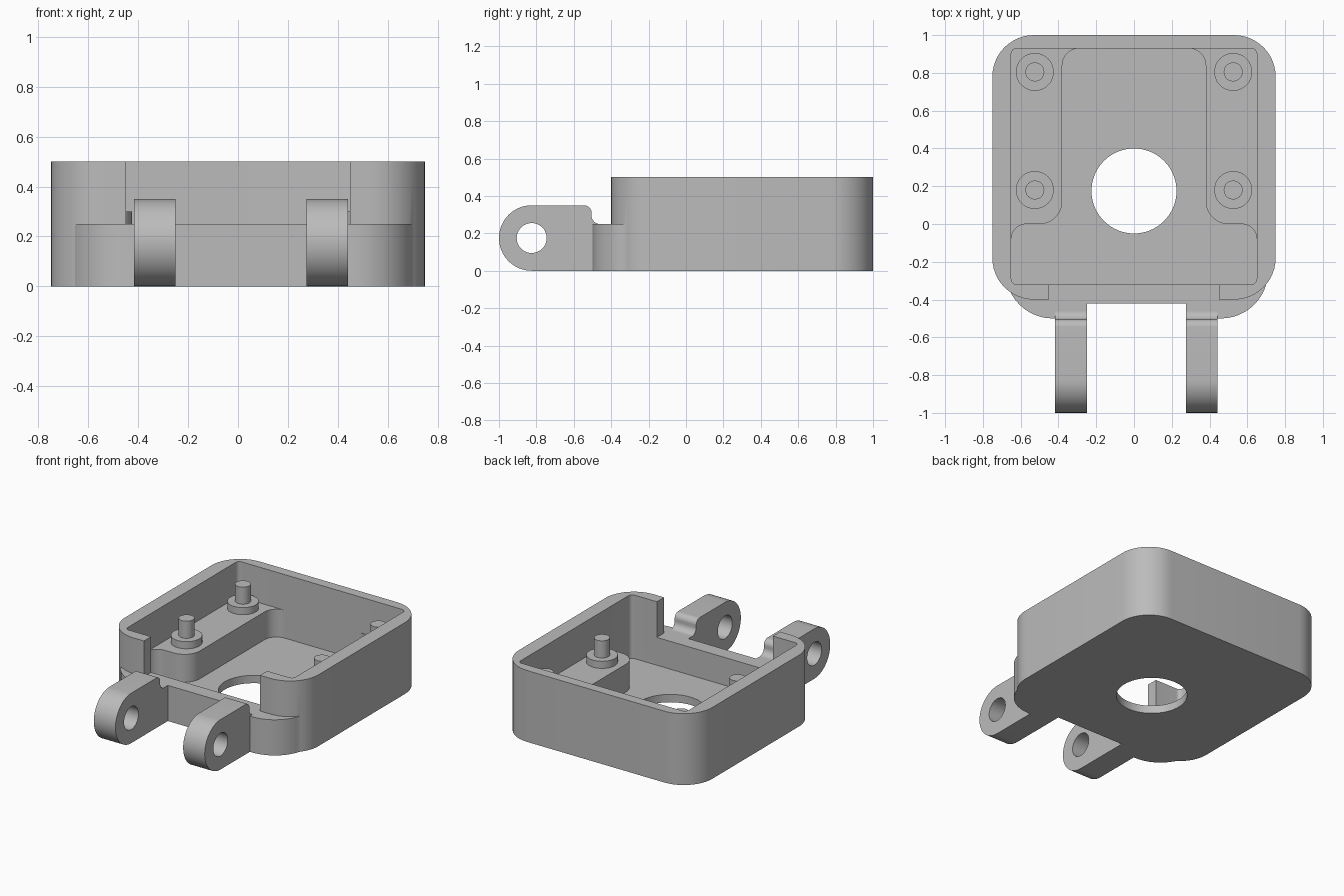
import bpy
import bmesh
import math
from mathutils import Vector

cube = bpy.data.objects.get("Cube")
if cube:
    bpy.data.objects.remove(cube, do_unlink=True)

grey = bpy.data.materials.new("matte_grey")
grey.use_nodes = True
COLOUR = (0.5, 0.5, 0.5, 1)
grey.diffuse_color = COLOUR
grey.node_tree.nodes["Principled BSDF"].inputs["Base Color"].default_value = COLOUR


def rounded(corners, steps=12):
    """Outline from (u, v[, radius]) corners, with tangent arcs at the radii."""
    pts = []
    for i, c in enumerate(corners):
        p = Vector(c[:2])
        r = c[2] if len(c) > 2 else 0
        if not r:
            pts.append(p)
            continue
        a = (Vector(corners[i - 1][:2]) - p).normalized()
        b = (Vector(corners[(i + 1) % len(corners)][:2]) - p).normalized()
        half = a.angle(b) / 2
        centre = p + (a + b).normalized() * (r / math.sin(half))
        start = p + a * (r / math.tan(half)) - centre
        end = p + b * (r / math.tan(half)) - centre
        sweep = math.atan2(start.x * end.y - start.y * end.x, start.dot(end))
        for k in range(steps + 1):
            t = sweep * k / steps
            pts.append(centre + Vector((start.x * math.cos(t) - start.y * math.sin(t),
                                        start.x * math.sin(t) + start.y * math.cos(t))))
    return pts


def rect(x0, x1, y0, y1, r=0):
    return rounded([(x0, y0, r), (x1, y0, r), (x1, y1, r), (x0, y1, r)])


def circle(u, v, r, n=48):
    return [Vector((u + r * math.cos(math.tau * k / n),
                    v + r * math.sin(math.tau * k / n))) for k in range(n)]


def prism(name, pts, lo, hi, along_x=False):
    """Extrude an outline along z, or along x for a (y, z) outline."""
    bm = bmesh.new()
    verts = [bm.verts.new((lo, p.x, p.y) if along_x else (p.x, p.y, lo)) for p in pts]
    bmesh.ops.remove_doubles(bm, verts=verts, dist=1e-5)
    face = bm.faces.new(list(bm.verts))
    top = bmesh.ops.extrude_face_region(bm, geom=[face])["geom"]
    shift = Vector((hi - lo, 0, 0)) if along_x else Vector((0, 0, hi - lo))
    bmesh.ops.translate(bm, vec=shift,
                        verts=[g for g in top if isinstance(g, bmesh.types.BMVert)])
    bmesh.ops.recalc_face_normals(bm, faces=bm.faces)
    mesh = bpy.data.meshes.new(name)
    bm.to_mesh(mesh)
    bm.free()
    mesh.materials.append(grey)
    obj = bpy.data.objects.new(name, mesh)
    bpy.context.collection.objects.link(obj)
    return obj


def combine(target, tool, operation="DIFFERENCE"):
    mod = target.modifiers.new("combine", "BOOLEAN")
    mod.operation = operation
    mod.solver = "EXACT"
    mod.object = tool
    bpy.context.view_layer.objects.active = target
    bpy.ops.object.modifier_apply(modifier=mod.name)
    bpy.data.objects.remove(tool, do_unlink=True)


FLOOR, LEDGE, RIM = 0.055, 0.25, 0.5

# Tray: rounded box with a lower front lip, hollowed out
tray = prism("tray", rect(-0.75, 0.75, -0.4, 1, 0.22), 0, RIM)
combine(tray, prism("lip", rect(-0.68, 0.71, -0.5, 0.3, 0.25), 0, LEDGE), "UNION")
combine(tray, prism("cavity", rect(-0.65, 0.65, -0.32, 0.93, 0.03), FLOOR, 0.7))
combine(tray, prism("front_opening", rect(-0.45, 0.45, -0.6, -0.2), LEDGE, 0.7))
combine(tray, prism("lip_recess", rect(-0.25, 0.275, -0.6, -0.42), -0.1, 0.4))
combine(tray, prism("floor_hole", circle(0, 0.175, 0.225, 64), -0.1, 0.2))

# Raised side platforms with standoffs and locating pins
for side, s in (("right", -1), ("left", 1)):
    outline = [(0.66, -0.09), (0.65, -0.09), (0.65, 0, 0.08), (0.38, 0, 0.12),
               (0.38, 0.93, 0.09), (0.28, 0.93), (0.28, 0.94), (0.66, 0.94)]
    prism(side + "_platform", rounded([(s * c[0], *c[1:]) for c in outline]),
          FLOOR - 0.01, LEDGE)
    for place, y in (("front", 0.18), ("back", 0.805)):
        x = s * 0.525
        prism(f"{side}_{place}_standoff", circle(x, y, 0.1), LEDGE - 0.01, 0.3)
        prism(f"{side}_{place}_pin", circle(x, y, 0.05), 0.29, 0.42)

# Hinge lugs with round ends and a pivot hole
lug = rounded([(-1, 0, 0.175), (-0.41, 0), (-0.41, 0.2), (-0.455, LEDGE),
               (-0.505, LEDGE, 0.045), (-0.505, 0.35, 0.04), (-1, 0.35, 0.175)], 16)
for side, x0, x1 in (("right", -0.418, -0.25), ("left", 0.275, 0.442)):
    arm = prism(side + "_hinge_lug", lug, x0, x1, True)
    combine(arm, prism("pivot_hole", circle(-0.825, 0.175, 0.08), x0 - 0.1, x1 + 0.1, True))

# Smooth the round walls and keep the edges crisp
bpy.ops.object.select_all(action="DESELECT")
for obj in bpy.context.collection.objects:
    if obj.type == "MESH":
        obj.select_set(True)
        bpy.context.view_layer.objects.active = obj
bpy.ops.object.shade_smooth_by_angle(angle=math.radians(30))
